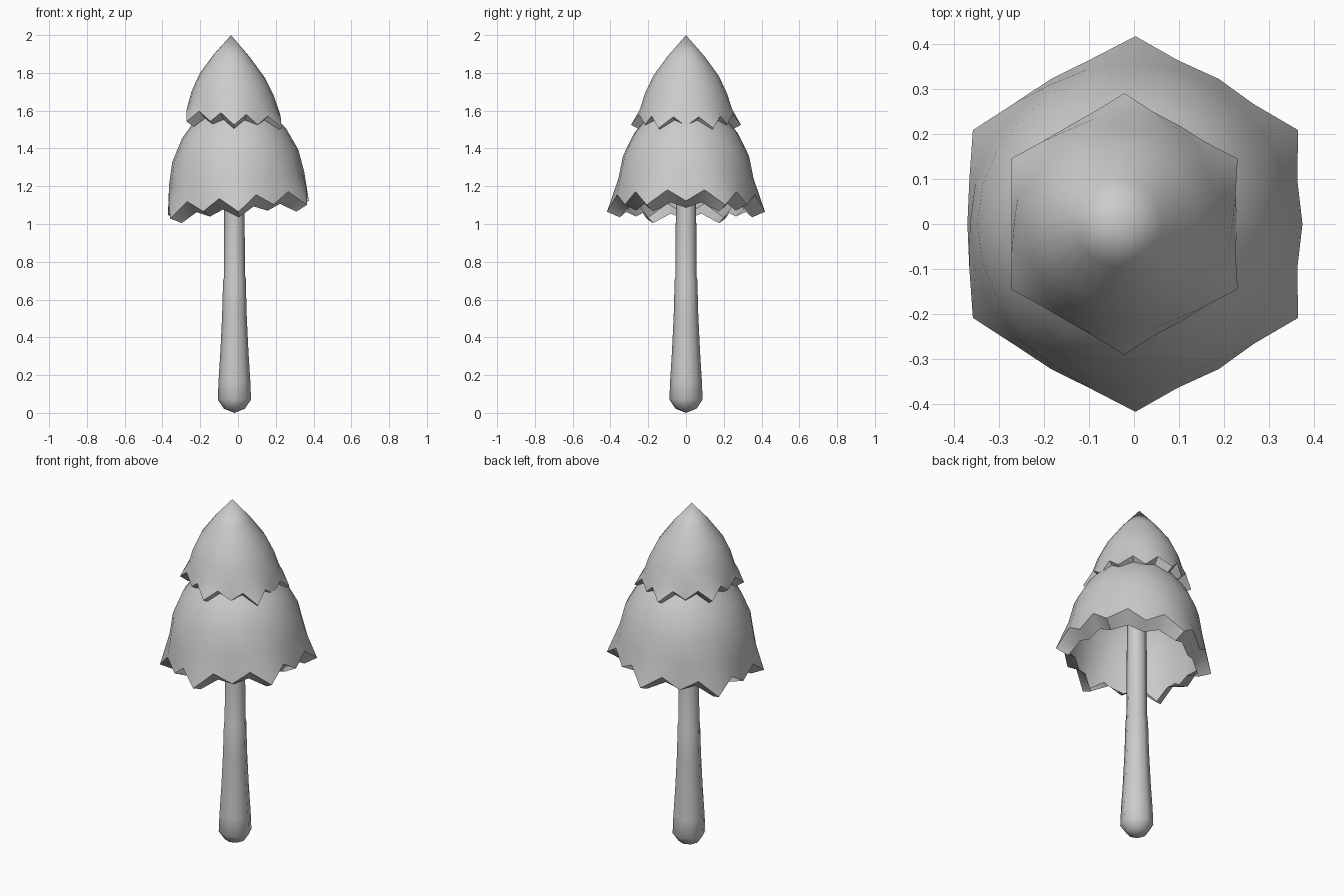
import bpy, bmesh
from math import sin, cos, pi

if "Cube" in bpy.data.objects:
    bpy.data.objects.remove(bpy.data.objects["Cube"])


def finish(name, bm, angle):
    bmesh.ops.recalc_face_normals(bm, faces=bm.faces)
    mesh = bpy.data.meshes.new(name)
    bm.to_mesh(mesh)
    bm.free()
    obj = bpy.data.objects.new(name, mesh)
    bpy.context.collection.objects.link(obj)
    bpy.ops.object.select_all(action='DESELECT')
    obj.select_set(True)
    bpy.context.view_layer.objects.active = obj
    bpy.ops.object.shade_smooth_by_angle(angle=angle)
    return obj


def skin(rings):
    """Bridge a list of rings; one-point rings become closed tips."""
    bm = bmesh.new()
    loops = [[bm.verts.new(p) for p in ring] for ring in rings]
    n = max(len(l) for l in loops)
    for a, b in zip(loops, loops[1:]):
        for i in range(n):
            j = (i + 1) % n
            if len(a) == 1:
                bm.faces.new((a[0], b[i], b[j]))
            elif len(b) == 1:
                bm.faces.new((a[i], a[j], b[0]))
            else:
                bm.faces.new((a[i], a[j], b[j], b[i]))
    return bm


def ring(r, z, n, start=0):
    if r == 0:
        return [(0, 0, z)]
    return [(r * cos(start + 2 * pi * i / n), r * sin(start + 2 * pi * i / n), z)
            for i in range(n)]


def zigzag(pattern):
    """24-point toothed rim: six large teeth with a small tooth between each."""
    pts = []
    for i in range(24):
        a = pi / 2 + i * pi / 12
        r, z = pattern[(0, 1, 2, 1)[i % 4]]
        pts.append((r * cos(a), r * sin(a), z))
    return pts


def cap(name, outer, rim, lip, cx, z0, lean, slope):
    """Hollow dome whose toothed rim folds inward into a thick lip."""
    rings = [ring(r, z, 24, pi / 2) for r, z in outer]
    rings += [zigzag(rim), zigzag(lip)]
    bm = skin(rings)
    for v in bm.verts:
        x, z = v.co.x, v.co.z
        v.co.x = x + cx + lean * (z - z0)
        v.co.z = z + slope * x
    return finish(name, bm, 1.0)


# lower cap, tilted up towards +x
cap("lower_cap",
    [(0, 1.70), (.11, 1.65), (.20, 1.57), (.275, 1.48), (.334, 1.36), (.358, 1.24)],
    [(.418, 1.065), (.378, 1.145), (.373, 1.085)],
    [(.350, 1.035), (.312, 1.085), (.305, 1.055)],
    0, 1.12, -.06, .1)

# upper cap, pointed
cap("upper_cap",
    [(0, 2.0), (.096, 1.89), (.173, 1.785), (.218, 1.69), (.243, 1.61)],
    [(.291, 1.525), (.258, 1.585), (.251, 1.535)],
    [(.246, 1.50), (.215, 1.55), (.206, 1.51)],
    -.022, 1.55, -.033, -.07)

# stem with a rounded foot and a small slanted step around it
stem_profile = [(0, 0), (.055, .022), (.088, .07), (.084, .17), (.074, .33),
                (.065, .52), (.060, .705), (.056, .72), (.054, 1.05), (.05, 1.5), (0, 1.5)]
bm = skin([ring(r, z, 8) for r, z in stem_profile])
for v in bm.verts:
    if .7 < v.co.z < .73:
        v.co.z += .12 * v.co.x
    v.co.x -= .019
finish("stem", bm, 1.0)
